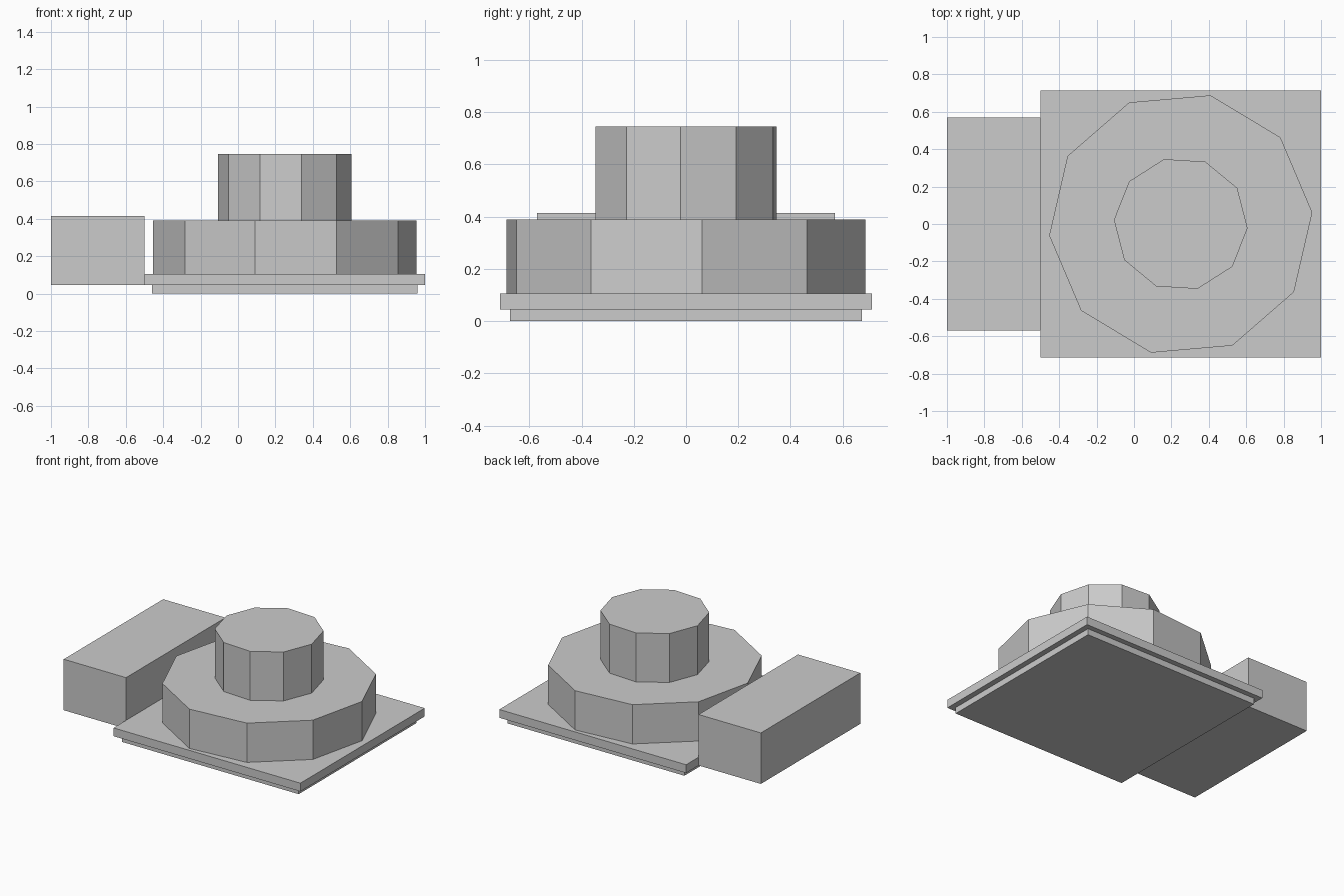
import bpy
from math import radians

# Remove the default cube
cube = bpy.data.objects.get("Cube")
if cube:
    bpy.data.objects.remove(cube, do_unlink=True)

# Single plain grey
GREY = (0.6, 0.6, 0.6, 1.0)
grey = bpy.data.materials.new("plain grey")
grey.use_nodes = True
grey.diffuse_color = GREY
grey.node_tree.nodes["Principled BSDF"].inputs["Base Color"].default_value = GREY


def finish(name):
    obj = bpy.context.object
    obj.name = name
    obj.data.materials.append(grey)
    return obj


def block(name, x0, x1, half_depth, z0, z1):
    bpy.ops.mesh.primitive_cube_add(size=1, location=((x0 + x1) / 2, 0, (z0 + z1) / 2))
    obj = finish(name)
    obj.scale = (x1 - x0, 2 * half_depth, z1 - z0)
    return obj


def drum(name, radius, z0, z1, first_corner):
    # The primitive's first corner points along +y, so turn it back to +x
    bpy.ops.mesh.primitive_cylinder_add(
        vertices=10, radius=radius, depth=z1 - z0,
        location=(0.25, 0, (z0 + z1) / 2),
        rotation=(0, 0, radians(first_corner - 90)))
    return finish(name)


# Stepped rectangular base
block("base_foot", -0.46, 0.96, 0.675, 0, 0.045)
block("base_plate", -0.5, 1.0, 0.713, 0.045, 0.105)

# Side block butted against the base
block("side_block", -1.0, -0.5, 0.57, 0.045, 0.415)

# Two stacked ten-sided drums, slightly twisted
drum("lower_drum", 0.706, 0.105, 0.39, 5)
drum("upper_drum", 0.358, 0.39, 0.745, -3.5)
